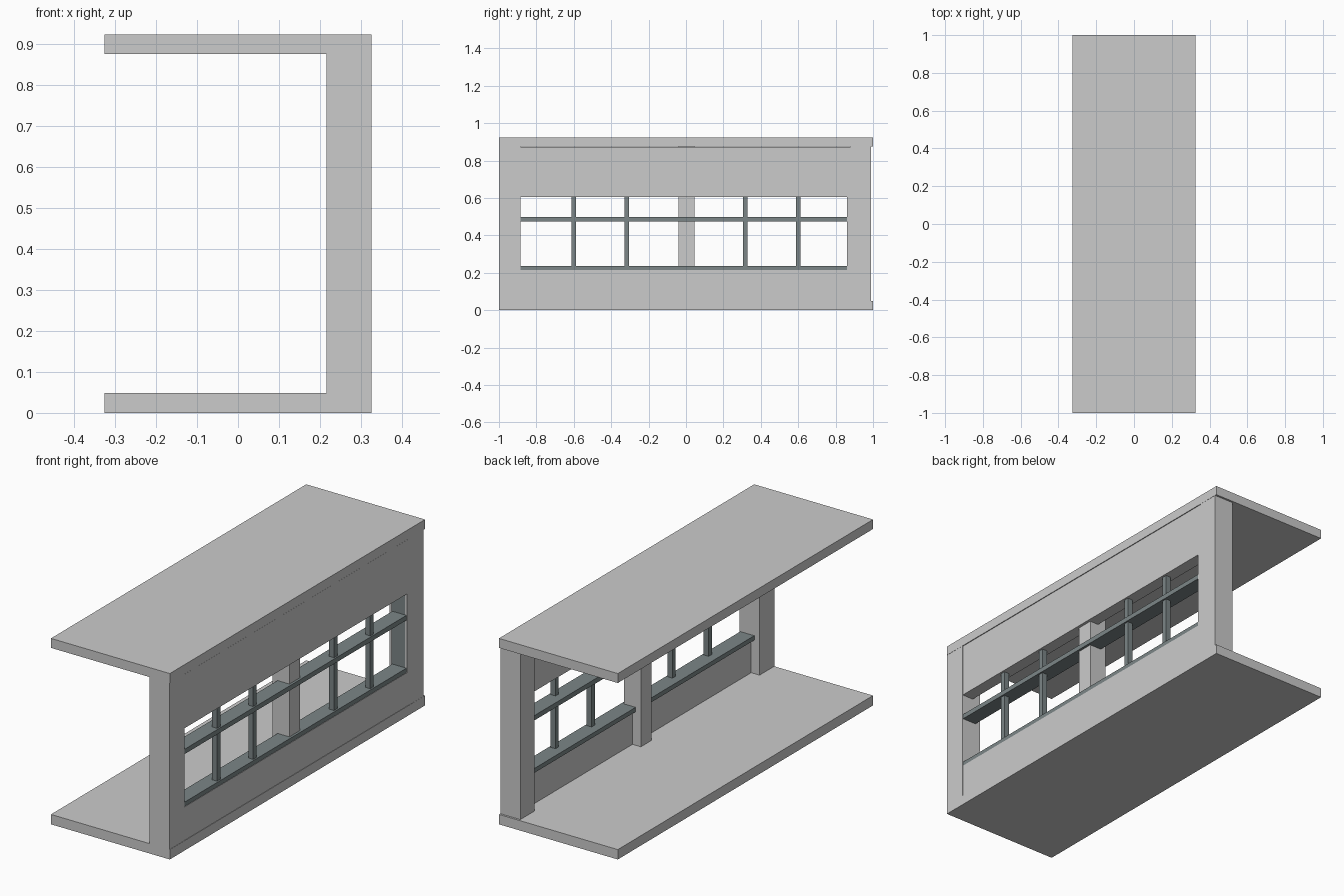
import bpy

if "Cube" in bpy.data.objects:
    bpy.data.objects.remove(bpy.data.objects["Cube"])

steel = bpy.data.materials.new("dark_steel")
steel.diffuse_color = (0.20, 0.24, 0.245, 1)
steel.use_nodes = True
steel.node_tree.nodes["Principled BSDF"].inputs["Base Color"].default_value = steel.diffuse_color


def box(name, x, y, z, mat=None):
    """Axis-aligned box from (min, max) ranges."""
    bpy.ops.mesh.primitive_cube_add(size=1, location=[(a + b) / 2 for a, b in (x, y, z)])
    ob = bpy.context.object
    ob.name = name
    ob.scale = [b - a for a, b in (x, y, z)]
    bpy.ops.object.transform_apply(location=False, rotation=False, scale=True)
    if mat:
        ob.data.materials.append(mat)
    return ob


# Floor and roof slabs
for name, z in (("floor_slab", (0, 0.049)), ("roof_slab", (0.875, 0.922))):
    box(name, (-0.326, 0.326), (-1, 1), z)

# Columns: two at the ends, a slimmer one set back behind the window bars
box("front_column", (0.216, 0.325), (-1, -0.885), (0.049, 0.875))
box("middle_column", (0.216, 0.31), (-0.04, 0.045), (0.049, 0.875))
box("back_column", (0.216, 0.325), (0.88, 0.99), (0.049, 0.875))

# Wall panels below and above the window
for name, z in (("lower_wall", (0.049, 0.215)), ("upper_wall", (0.605, 0.873))):
    box(name, (0.262, 0.324), (-0.885, 0.88), z)

# Window jamb at the back end, with its outer trim
box("jamb_trim", (0.315, 0.324), (0.86, 0.88), (0.215, 0.605))
box("window_jamb", (0.24, 0.315), (0.86, 0.88), (0.215, 0.605), steel)

# Sill and cross rail
for name, z in (("window_sill", (0.215, 0.237)), ("cross_rail", (0.475, 0.499))):
    box(name, (0.245, 0.322), (-0.885, 0.86), z, steel)

# Upright glazing bars
for y in (-0.6, -0.317, 0.317, 0.6):
    box("glazing_bar", (0.287, 0.314), (y - 0.0125, y + 0.0125), (0.237, 0.605), steel)
